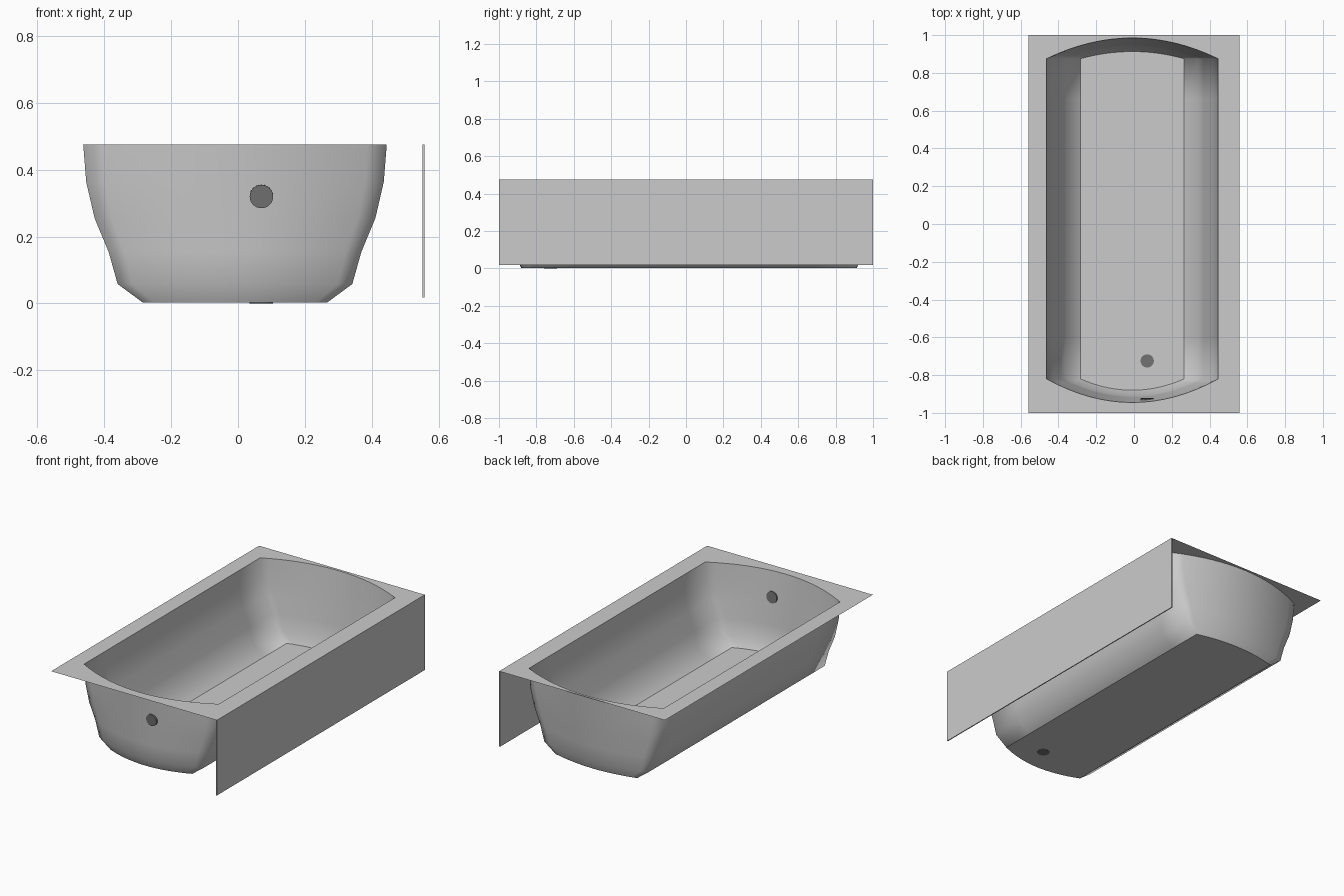
import bpy, bmesh, math
from mathutils import Matrix

if "Cube" in bpy.data.objects:
    bpy.data.objects.remove(bpy.data.objects["Cube"])


def material(name, value):
    m = bpy.data.materials.new(name)
    m.use_nodes = True
    m.diffuse_color = (value, value, value, 1)
    m.node_tree.nodes["Principled BSDF"].inputs["Base Color"].default_value = m.diffuse_color
    return m


ENAMEL = material("pale enamel", 0.6)
METAL = material("drain metal", 0.17)


def finish(bm, name, mat, smooth=None):
    mesh = bpy.data.meshes.new(name)
    bm.to_mesh(mesh)
    bm.free()
    obj = bpy.data.objects.new(name, mesh)
    bpy.context.collection.objects.link(obj)
    mesh.materials.append(mat)
    if smooth:
        bpy.ops.object.select_all(action="DESELECT")
        obj.select_set(True)
        bpy.context.view_layer.objects.active = obj
        bpy.ops.object.shade_smooth_by_angle(angle=math.radians(smooth))
    return obj


CENTRE, TOP = -0.009, 0.475
FRONT, BACK = -0.82, 0.875      # where the bowed ends meet the straight sides
# height, half width, bow of front end, bow of back end
LEVELS = [(TOP, .454, .125, .11), (.363, .445, .115, .098), (.255, .42, .106, .086),
          (.154, .378, .098, .074), (.058, .351, .09, .062), (0.002, .275, .06, .038)]


def outline(z, w, front_bow, back_bow, n=16):
    """Straight-sided loop with a bowed end at each side of the basin."""
    us = [-1 + 2 * i / n for i in range(n + 1)]
    pts = [(CENTRE + w * u, FRONT - front_bow * (1 - u * u), z) for u in us]
    steps = [i / 8 for i in range(1, 8)]
    pts += [(CENTRE + w, FRONT + (BACK - FRONT) * t, z) for t in steps]
    pts += [(CENTRE - w * u, BACK + back_bow * (1 - u * u), z) for u in us]
    pts += [(CENTRE - w, BACK + (FRONT - BACK) * t, z) for t in steps]
    return pts


# Basin: stacked outlines closed by a flat floor, facing inward
bm = bmesh.new()
rings = [[bm.verts.new(p) for p in outline(*level)] for level in LEVELS]
for upper, lower in zip(rings, rings[1:]):
    for i in range(len(upper)):
        j = (i + 1) % len(upper)
        bm.faces.new((upper[j], upper[i], lower[i], lower[j]))
bm.faces.new(rings[-1])
finish(bm, "basin", ENAMEL, 80)

# Rim: flat sheet with the basin opening left out
bm = bmesh.new()
corners = [(-.558, -1, TOP), (.556, -1, TOP), (.556, 1, TOP), (-.558, 1, TOP)]
edges = []
for loop in (corners, outline(*LEVELS[0])):
    verts = [bm.verts.new(p) for p in loop]
    edges += [bm.edges.new((v, verts[i - 1])) for i, v in enumerate(verts)]
bmesh.ops.triangle_fill(bm, edges=edges, use_beauty=True, normal=(0, 0, 1))
for f in bm.faces:
    f.normal_update()
    if f.normal.z < 0:
        f.normal_flip()
finish(bm, "rim", ENAMEL)

# Apron: thin panel hanging from one long side
bm = bmesh.new()
bmesh.ops.create_cube(bm, size=1)
bmesh.ops.scale(bm, vec=(.006, 2, TOP - .017), verts=bm.verts)
bmesh.ops.translate(bm, vec=(.555, 0, (TOP + .017) / 2), verts=bm.verts)
finish(bm, "apron", ENAMEL)


def disc(name, location, depth, tilt):
    bm = bmesh.new()
    bmesh.ops.create_cone(bm, cap_ends=True, segments=32, radius1=.035, radius2=.035,
                          depth=depth,
                          matrix=Matrix.Translation(location) @ Matrix.Rotation(tilt, 4, "X"))
    finish(bm, name, METAL, 40)


disc("floor_drain", (.07, -.725, .004), .008, 0)
disc("overflow_cover", (.07, -.929, .32), .012, math.radians(-86))
